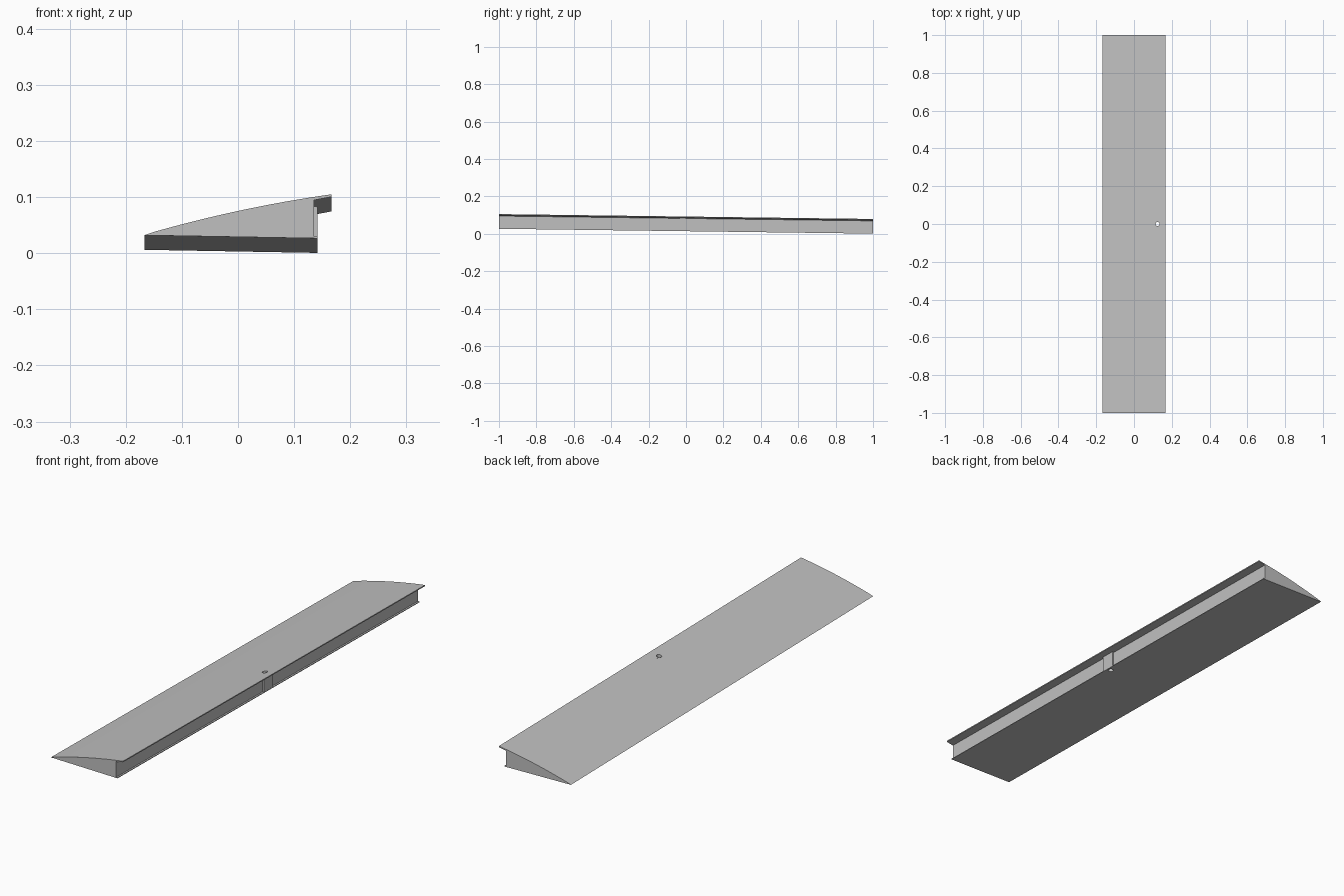
import bpy
import bmesh

default = bpy.data.objects.get("Cube")
if default:
    bpy.data.objects.remove(default, do_unlink=True)

SLOPE = 0.013    # drop in height per unit of length
STEPS = 16       # segments along the curved top

grey = bpy.data.materials.new("light_grey")
grey.use_nodes = True
colour = (0.53, 0.53, 0.53, 1)
grey.diffuse_color = colour
grey.node_tree.nodes["Principled BSDF"].inputs["Base Color"].default_value = colour


def prism(name, profile, y0, y1):
    """Extrude an x-z profile along y, following the lengthwise slope."""
    bm = bmesh.new()
    rings = [[bm.verts.new((x, y, z - SLOPE * (y + 1))) for x, z in profile]
             for y in (y0, y1)]
    bm.faces.new(rings[0])
    bm.faces.new(rings[1][::-1])
    n = len(profile)
    for i in range(n):
        j = (i + 1) % n
        bm.faces.new((rings[0][i], rings[1][i], rings[1][j], rings[0][j]))
    bmesh.ops.recalc_face_normals(bm, faces=bm.faces)
    mesh = bpy.data.meshes.new(name)
    bm.to_mesh(mesh)
    bm.free()
    mesh.materials.append(grey)
    obj = bpy.data.objects.new(name, mesh)
    bpy.context.collection.objects.link(obj)
    return obj


def combine(target, tool, operation):
    """Apply a boolean and discard its tool."""
    mod = target.modifiers.new(operation, "BOOLEAN")
    mod.operation = operation
    mod.solver = "EXACT"
    mod.object = tool
    bpy.context.view_layer.objects.active = target
    bpy.ops.object.modifier_apply(modifier=mod.name)
    bpy.data.objects.remove(tool, do_unlink=True)


# Wedge body: flat base, foot ledge, rear wall, overhanging lip, curved top
lower = [(-0.167, 0.032), (0.142, 0.0265), (0.142, 0.0295), (0.135, 0.0295),
         (0.135, 0.0945), (0.167, 0.1005)]
upper = []
for i in range(STEPS):
    t = 1 - i / STEPS
    upper.append((-0.167 + 0.334 * t, 0.033 + 0.072 * t + 0.025 * t * (1 - t)))
wedge = prism("wedge_body", lower + upper, -1, 1)

# Boss in the middle of the rear wall
boss = prism("boss", [(0.12, 0.028), (0.1415, 0.028), (0.1415, 0.098), (0.12, 0.098)],
             -0.031, 0.031)
combine(wedge, boss, "UNION")

# Vertical hole through the boss
bpy.ops.mesh.primitive_cylinder_add(vertices=32, radius=0.0105, depth=0.4,
                                    location=(0.125, 0, 0.05))
drill = bpy.context.object
drill.data.materials.append(grey)
combine(wedge, drill, "DIFFERENCE")

bpy.ops.object.select_all(action="DESELECT")
wedge.select_set(True)
bpy.context.view_layer.objects.active = wedge
bpy.ops.object.shade_smooth_by_angle(angle=0.5)
